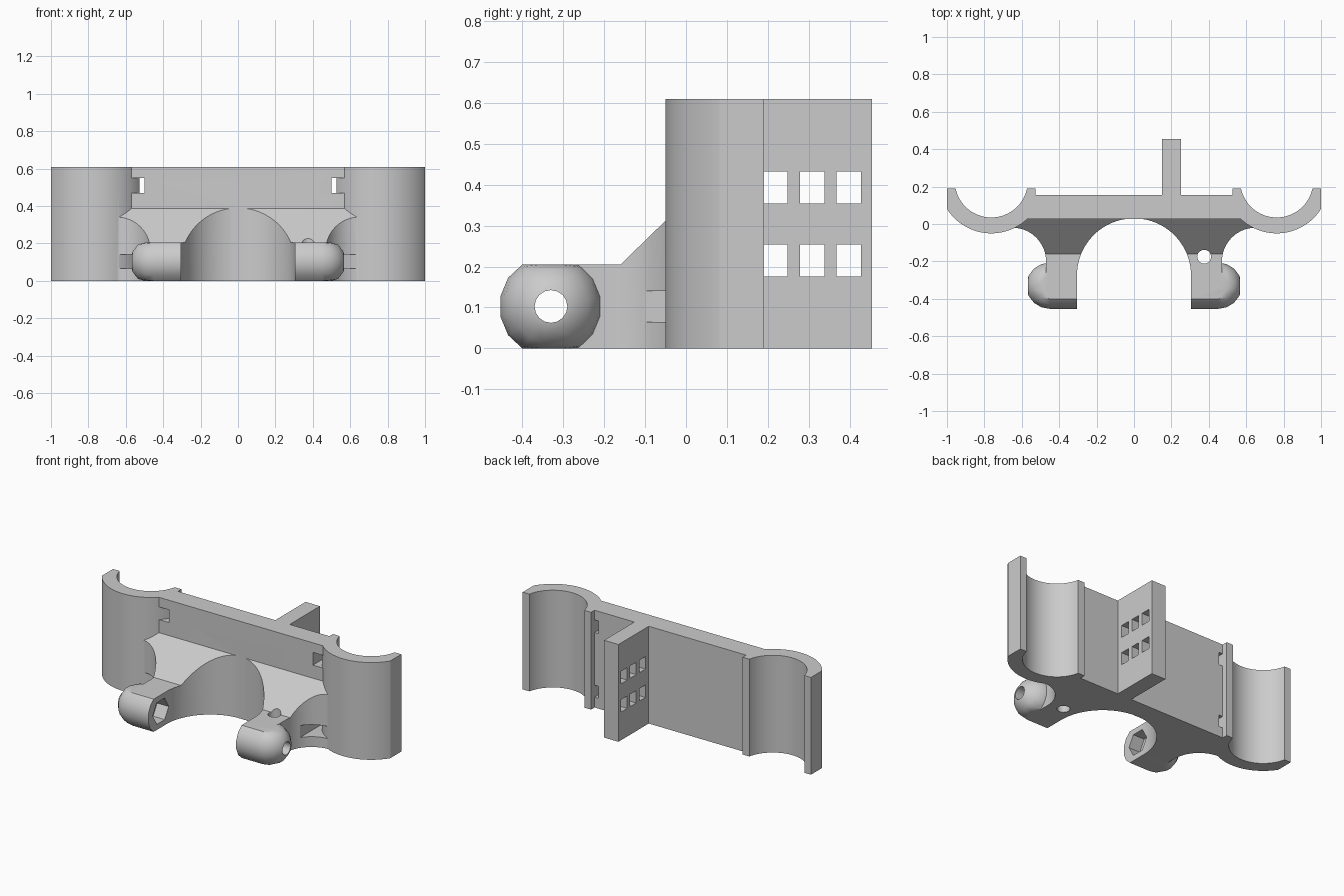
import bpy, bmesh, math
from mathutils import Matrix

if "Cube" in bpy.data.objects:
    bpy.data.objects.remove(bpy.data.objects["Cube"])

grey = bpy.data.materials.new("plain grey")
grey.use_nodes = True
colour = (0.6, 0.6, 0.6, 1)
grey.diffuse_color = colour
grey.node_tree.nodes["Principled BSDF"].inputs["Base Color"].default_value = colour

H = 0.61            # overall height
ARM_H = 0.205       # arm height
CLIP = (0.763, 0.23)  # clip axis
OUTER, INNER = 0.28, 0.195
BOLT_Y, BOLT_Z = -0.33, ARM_H / 2


def finish(name, bm):
    bmesh.ops.recalc_face_normals(bm, faces=bm.faces)
    mesh = bpy.data.meshes.new(name)
    bm.to_mesh(mesh)
    bm.free()
    mesh.materials.append(grey)
    ob = bpy.data.objects.new(name, mesh)
    bpy.context.collection.objects.link(ob)
    return ob


def box(name, x0, x1, y0, y1, z0, z1):
    bm = bmesh.new()
    size = Matrix.Diagonal((x1 - x0, y1 - y0, z1 - z0, 1))
    mid = Matrix.Translation(((x0 + x1) / 2, (y0 + y1) / 2, (z0 + z1) / 2))
    bmesh.ops.create_cube(bm, size=1, matrix=mid @ size)
    return finish(name, bm)


def prism(name, points, step):
    """Extrude a closed loop of 3D points by a vector."""
    bm = bmesh.new()
    face = bm.faces.new([bm.verts.new(p) for p in points])
    new = bmesh.ops.extrude_face_region(bm, geom=[face])["geom"]
    bmesh.ops.translate(bm, vec=step, verts=[v for v in new if isinstance(v, bmesh.types.BMVert)])
    return finish(name, bm)


def rod(name, centre, radius, length, sides, axis="Z"):
    bm = bmesh.new()
    rot = Matrix.Rotation(math.pi / 2, 4, "Y") if axis == "X" else Matrix()
    bmesh.ops.create_cone(bm, cap_ends=True, segments=sides, radius1=radius, radius2=radius,
                          depth=length, matrix=Matrix.Translation(centre) @ rot)
    return finish(name, bm)


def combine(target, tool, mode):
    mod = target.modifiers.new(mode, "BOOLEAN")
    mod.operation, mod.solver, mod.object = mode, "EXACT", tool
    bpy.context.view_layer.objects.active = target
    bpy.ops.object.modifier_apply(modifier=mod.name)
    bpy.data.objects.remove(tool)


def arc(cx, cy, r, a0, a1, n):
    return [(cx + r * math.cos(a0 + (a1 - a0) * i / n),
             cy + r * math.sin(a0 + (a1 - a0) * i / n)) for i in range(n + 1)]


def arm_end(s):
    """Round-nosed barrel along x, flattened at top and bottom."""
    bm = bmesh.new()
    for ring in range(5):
        a = ring * math.pi / 8.5
        for _, (y, z) in enumerate(arc(0, 0, 0.126 * math.cos(a), math.pi / 16, 31 * math.pi / 16, 15)):
            z = max(-ARM_H / 2, min(ARM_H / 2, z))
            bm.verts.new((s * (0.45 + 0.126 * math.sin(a)), BOLT_Y + y, BOLT_Z + z))
            if ring == 0:
                bm.verts.new((s * 0.305, BOLT_Y + y, BOLT_Z + z))
    hull = bmesh.ops.convex_hull(bm, input=bm.verts)
    loose = set(hull["geom_interior"]) | set(hull["geom_unused"])
    bmesh.ops.delete(bm, geom=[v for v in loose if isinstance(v, bmesh.types.BMVert)], context="VERTS")
    bmesh.ops.dissolve_limit(bm, angle_limit=0.01, verts=bm.verts, edges=bm.edges)
    return finish("arm_end", bm)


# Sloped web: plan outline with arch and side fillets, trimmed by its side profile
half = [(0.305, BOLT_Y), (0.47, BOLT_Y)]
half += arc(0.65, -0.2, 0.18, math.pi, math.pi / 2, 16) + [(0.65, 0), (0.56, 0.1)]
plan = half + [(-x, y) for x, y in reversed(half)]
plan += arc(0, -0.275, 0.305, math.pi, 0, 48)
body = prism("bracket_body", [(x, y, 0) for x, y in plan], (0, 0, H))
side = [(0.12, 0), (-0.4, 0), (-0.4, ARM_H), (-0.16, ARM_H), (0.03, 0.39), (0.12, 0.39)]
combine(body, prism("web_profile", [(-0.8, y, z) for y, z in side], (1.6, 0, 0)), "INTERSECT")

# Back plate with strap slots beside the clips
combine(body, box("back_plate", -0.572, 0.572, 0.028, 0.155, 0, H), "UNION")
for s in (-1, 1):
    for z0, z1 in ((0.065, 0.14), (0.47, 0.55)):
        x0, x1 = sorted((s * 0.5, s * 0.64))
        combine(body, box("strap_slot", x0, x1, -0.1, 0.2, z0, z1), "DIFFERENCE")

# Open half-round clips at both ends, flattened at their sides
TOP = 0.19 - CLIP[1]
for s in (-1, 1):
    a, b = math.asin(-TOP / OUTER), math.asin(-TOP / INNER)
    outer = arc(0, 0, OUTER, math.pi + a, 2 * math.pi - a, 48)
    outer = [(max(-0.237, min(0.237, x)), y) for x, y in outer]
    inner = arc(0, 0, INNER, 2 * math.pi - b, math.pi + b, 48)
    ring = [(s * (CLIP[0] + x), CLIP[1] + y, 0) for x, y in outer + inner]
    combine(body, prism("tube_clip", ring, (0, 0, H)), "UNION")

# Rear fin with two rows of square holes
fin = box("rear_fin", 0.15, 0.25, 0.14, 0.455, 0, H)
for y in (0.218, 0.309, 0.398):
    for z in (0.215, 0.393):
        combine(fin, box("fin_hole", 0.1, 0.3, y - 0.03, y + 0.03, z - 0.039, z + 0.039), "DIFFERENCE")
combine(body, fin, "UNION")

# Rounded arm ends
for s in (-1, 1):
    combine(body, arm_end(s), "UNION")

# Bolt hole through both arms, hexagonal nut pocket, vertical pin hole
combine(body, rod("bolt_hole", (0, BOLT_Y, BOLT_Z), 0.04, 1.6, 16, "X"), "DIFFERENCE")
combine(body, rod("nut_pocket", (-0.32, BOLT_Y, BOLT_Z), 0.078, 0.13, 6, "X"), "DIFFERENCE")
combine(body, rod("pin_hole", (0.375, -0.175, 0.2), 0.037, 1, 20), "DIFFERENCE")

# Smooth curved walls, crisp edges
bpy.ops.object.select_all(action="DESELECT")
body.select_set(True)
bpy.context.view_layer.objects.active = body
bpy.ops.object.shade_smooth_by_angle(angle=math.radians(30))
